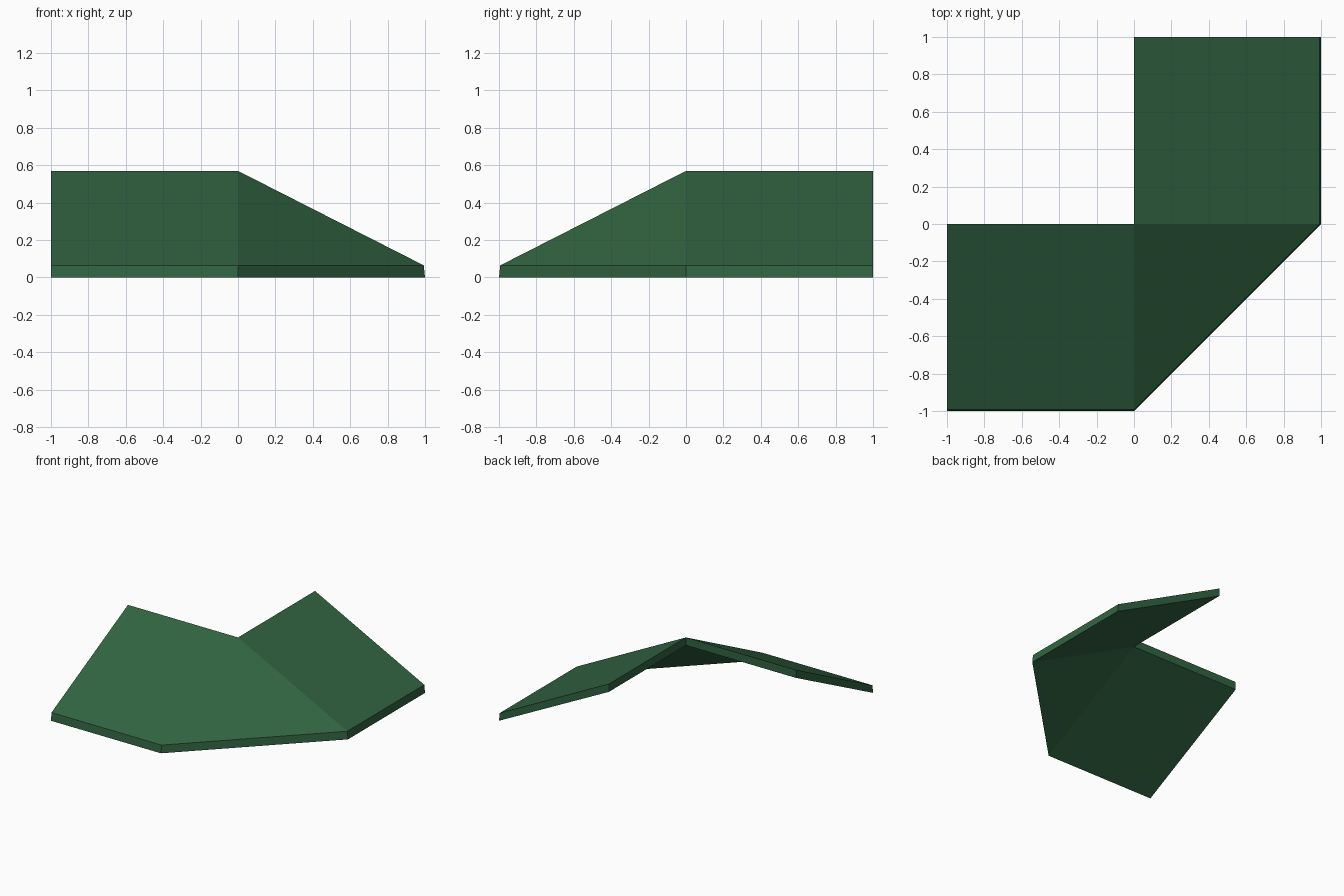
import bpy, bmesh

if "Cube" in bpy.data.objects:
    bpy.data.objects.remove(bpy.data.objects["Cube"])

RIDGE_TOP, RIDGE_LOW = 0.57, 0.505   # ridge heights, upper and lower surface
EAVE_IN, EAVE_TOP = 0.993, 0.065     # upper eave edge, slightly set back

green = bpy.data.materials.new("dark green")
green.diffuse_color = (0.032, 0.127, 0.054, 1)
green.use_nodes = True
green.node_tree.nodes["Principled BSDF"].inputs["Base Color"].default_value = green.diffuse_color


def layer(bm, eave, z_ridge, z_eave):
    """Verts of one roof surface: ridge end, hip apex, ridge end, then eaves."""
    plan = [(-1, 0, z_ridge), (0, 0, z_ridge), (0, 1, z_ridge),
            (eave, 1, z_eave), (eave, 0, z_eave), (0, -eave, z_eave), (-1, -eave, z_eave)]
    return [bm.verts.new(p) for p in plan]


# roof slab: two pitched wings joined by a triangular hip
bm = bmesh.new()
top = layer(bm, EAVE_IN, RIDGE_TOP, EAVE_TOP)
low = layer(bm, 1, RIDGE_LOW, 0)
for loop in ((0, 1, 5, 6), (1, 4, 5), (1, 2, 3, 4)):
    bm.faces.new([top[i] for i in loop])
    bm.faces.new([low[i] for i in reversed(loop)])

# rim: ridge faces, gable ends and eave edges
for i in range(7):
    j = (i + 1) % 7
    bm.faces.new((top[i], top[j], low[j], low[i]))

bmesh.ops.recalc_face_normals(bm, faces=bm.faces)
mesh = bpy.data.meshes.new("roof_corner")
bm.to_mesh(mesh)
bm.free()
mesh.materials.append(green)
roof = bpy.data.objects.new("roof_corner", mesh)
bpy.context.collection.objects.link(roof)
